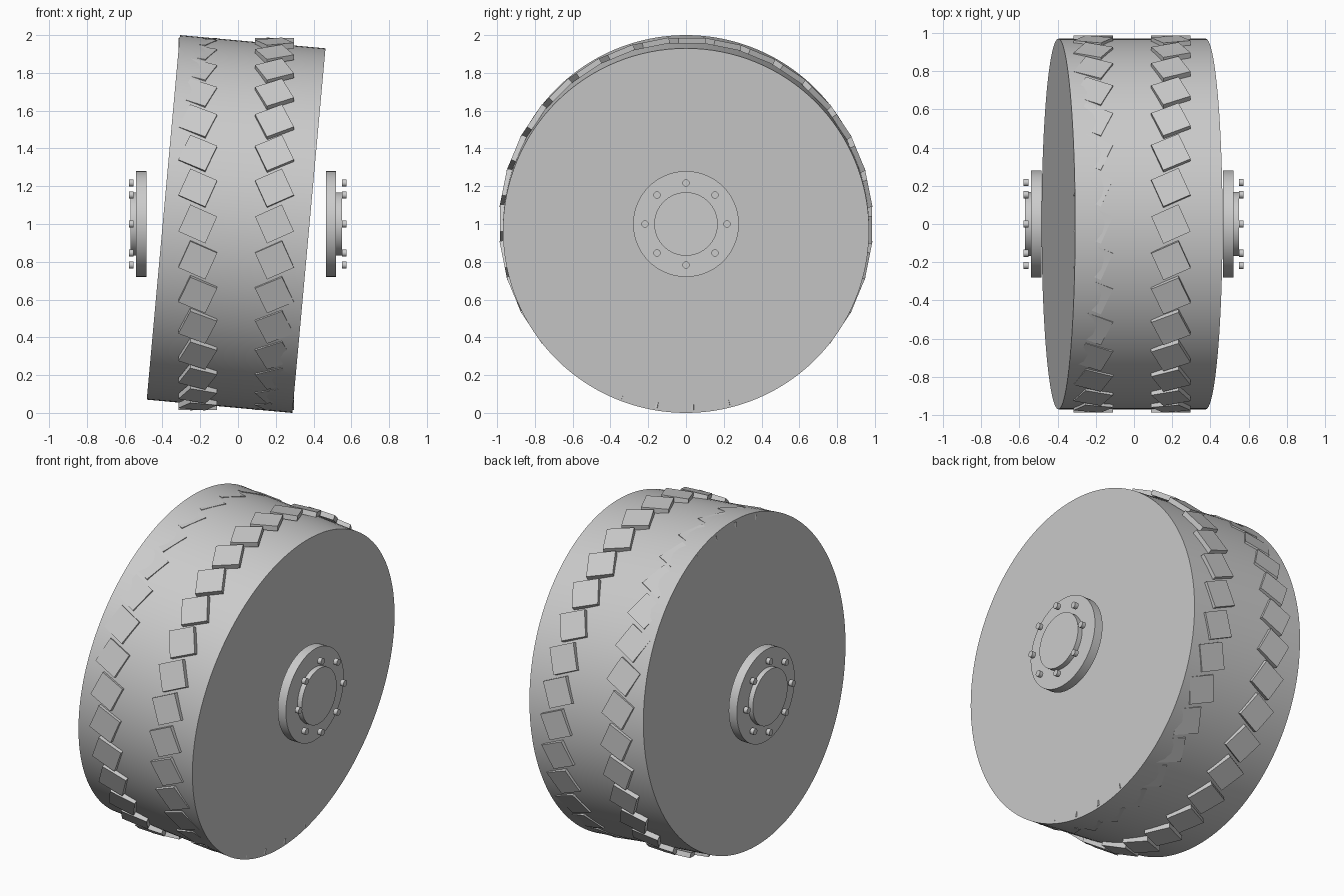
import bpy
import math
from mathutils import Matrix, Vector

cube = bpy.data.objects.get("Cube")
if cube:
    bpy.data.objects.remove(cube, do_unlink=True)

grey = bpy.data.materials.new("grey")
grey.use_nodes = True
colour = (0.6, 0.6, 0.6, 1)
grey.diffuse_color = colour
grey.node_tree.nodes["Principled BSDF"].inputs["Base Color"].default_value = colour

CENTRE = Vector((-0.01, 0, 1))


def finish(name):
    obj = bpy.context.object
    obj.name = name
    obj.data.materials.append(grey)
    return obj


def disc(name, x0, x1, radius, sides, y=0, z=1):
    """Cylinder along x between x0 and x1."""
    bpy.ops.mesh.primitive_cylinder_add(
        vertices=sides, radius=radius, depth=abs(x1 - x0),
        location=((x0 + x1) / 2, y, z), rotation=(0, math.pi / 2, 0))
    bpy.ops.object.shade_smooth_by_angle(angle=math.radians(35))
    return finish(name)


# Drum, leaning towards +x at the top
drum = disc("drum", -0.397, 0.377, 0.969, 128)
drum.rotation_euler.y += math.radians(5.2)

# Two rings of slanted tread blocks, upright rather than leaning
BLOCKS = 32
for side, label in ((-1, "right"), (1, "left")):
    for i in range(BLOCKS):
        bpy.ops.mesh.primitive_cube_add(size=1)
        block = finish(f"{label}_tread_block_{i + 1}")
        block.matrix_world = (
            Matrix.Translation(CENTRE)
            @ Matrix.Rotation(i * math.tau / BLOCKS, 4, "X")
            @ Matrix.Translation((side * 0.203, 0, 0.971))
            @ Matrix.Rotation(side * math.radians(24), 4, "Z")
            @ Matrix.Diagonal((0.156, 0.156, 0.03, 1)))

# Hubs: flange, raised cap and a circle of bolts
BOLTS = 8
for side, label, bolt_x in ((-1, "right", -0.565), (1, "left", 0.562)):
    def hub_x(d):
        return CENTRE.x + side * d

    disc(f"{label}_hub_flange", hub_x(0.475), hub_x(0.53), 0.28, 64)
    disc(f"{label}_hub_cap", hub_x(0.53), hub_x(0.56), 0.168, 64)
    for i in range(BOLTS):
        a = i * math.tau / BOLTS
        disc(f"{label}_hub_bolt_{i + 1}", bolt_x - 0.012, bolt_x + 0.012, 0.019, 16,
             y=0.217 * math.cos(a), z=1 + 0.217 * math.sin(a))
